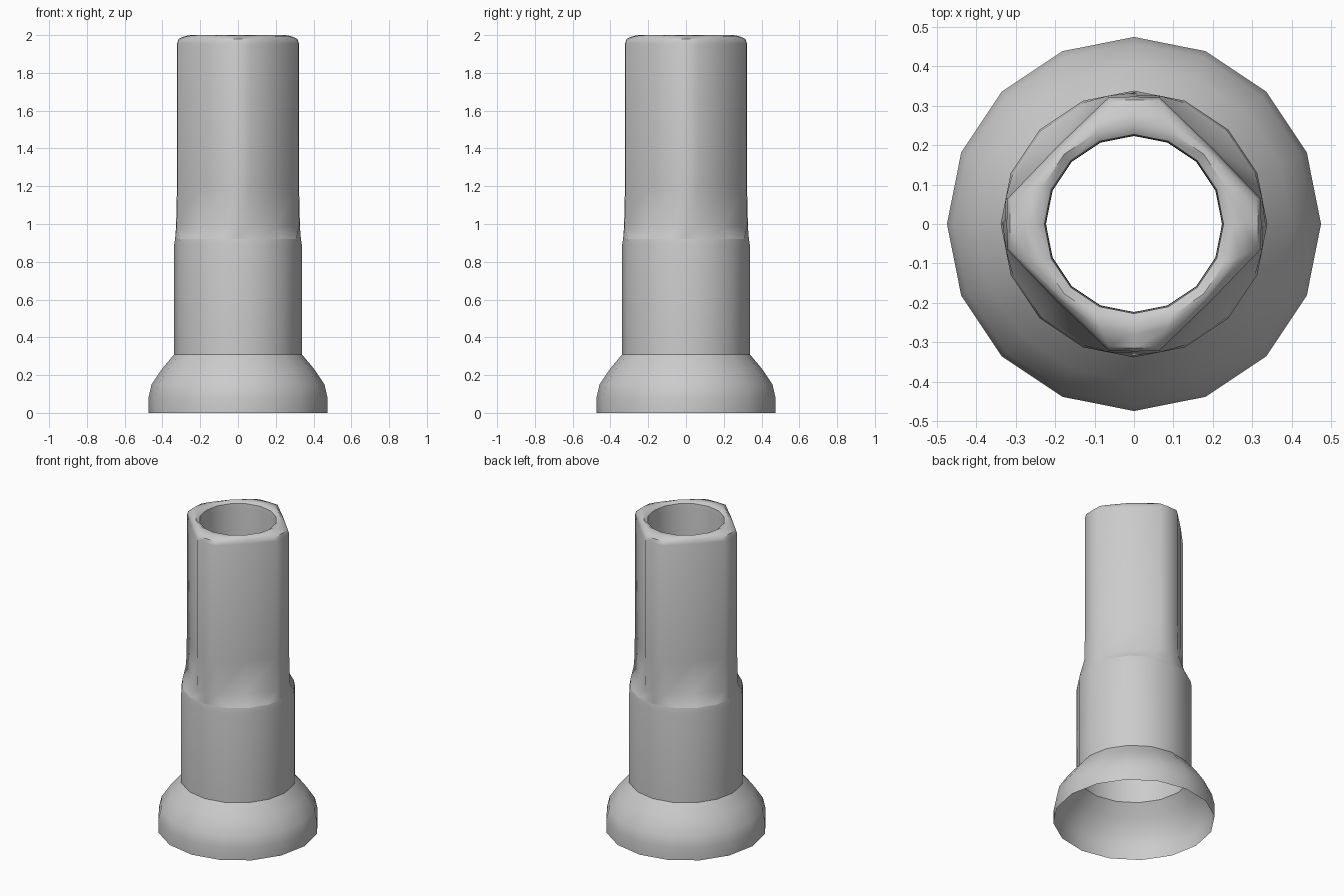
import bpy, bmesh, math

if "Cube" in bpy.data.objects:
    bpy.data.objects.remove(bpy.data.objects["Cube"])

N = 16


def circle(r):
    return [(r * math.cos(2 * math.pi * i / N), r * math.sin(2 * math.pi * i / N))
            for i in range(N)]


def diamond(s=1.0):
    # square turned on its corner, with blunted corners; one quarter repeated
    quarter = [(0.323, 0), (0.32, 0.065), (0.195, 0.195), (0.065, 0.32)]
    pts = []
    for _ in range(4):
        pts += [(x * s, y * s) for x, y in quarter]
        quarter = [(-y, x) for x, y in quarter]
    return pts


def blend(a, b, t):
    return [(p[0] + (q[0] - p[0]) * t, p[1] + (q[1] - p[1]) * t) for p, q in zip(a, b)]


def loft(name, sections):
    bm = bmesh.new()
    rings = [[bm.verts.new((x, y, z)) for x, y in pts] for z, pts in sections]
    for a, b in zip(rings, rings[1:]):
        for i in range(N):
            j = (i + 1) % N
            bm.faces.new((a[i], a[j], b[j], b[i]))
    me = bpy.data.meshes.new(name)
    bm.to_mesh(me)
    bm.free()
    ob = bpy.data.objects.new(name, me)
    bpy.context.collection.objects.link(ob)
    bpy.ops.object.select_all(action='DESELECT')
    ob.select_set(True)
    bpy.context.view_layer.objects.active = ob
    bpy.ops.object.shade_smooth_by_angle(angle=math.radians(50))
    return ob


# open flared foot and round lower sleeve
loft("flared_foot", [(0, circle(0.474)), (0.08, circle(0.474)), (0.15, circle(0.458)),
                     (0.235, circle(0.401)), (0.31, circle(0.338))])
loft("lower_sleeve", [(0.31, circle(0.338)), (0.89, circle(0.338)), (0.92, circle(0.333))])

# squared upper tube with sloped shoulder, rounded rim and inner bore
loft("upper_tube", [(0.92, circle(0.333)), (0.99, diamond(1.015)), (1.2, diamond()),
                    (1.955, diamond()), (1.98, diamond(0.975)),
                    (1.995, blend(diamond(), circle(0.25), 0.6)), (2.0, circle(0.25)),
                    (1.985, circle(0.227)), (1.95, circle(0.224)), (1.4, circle(0.223))])
